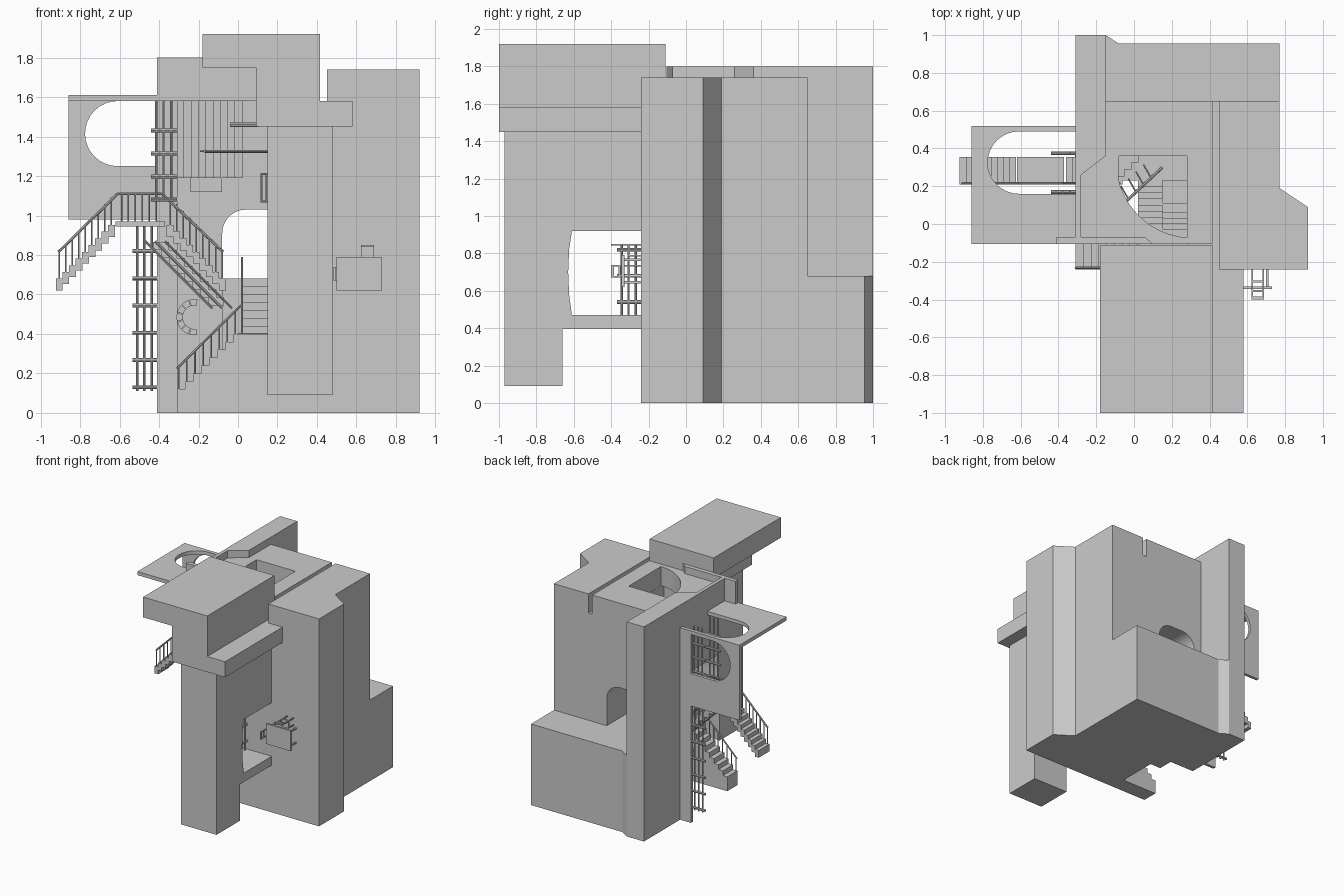
import bpy, bmesh, math
from mathutils import Vector, Matrix


def finish(bm, name):
    bmesh.ops.recalc_face_normals(bm, faces=bm.faces[:])
    me = bpy.data.meshes.new(name)
    bm.to_mesh(me)
    bm.free()
    ob = bpy.data.objects.new(name, me)
    bpy.context.collection.objects.link(ob)
    return ob


def prism(name, pts, axis, a, b):
    """Extrude a 2D profile along an axis from a to b."""
    put = {'x': lambda p, t: (t, p[0], p[1]),
           'y': lambda p, t: (p[0], t, p[1]),
           'z': lambda p, t: (p[0], p[1], t)}[axis]
    bm = bmesh.new()
    lo = [bm.verts.new(put(p, a)) for p in pts]
    hi = [bm.verts.new(put(p, b)) for p in pts]
    bm.faces.new(lo)
    bm.faces.new(hi[::-1])
    n = len(pts)
    for i in range(n):
        j = (i + 1) % n
        bm.faces.new((lo[i], lo[j], hi[j], hi[i]))
    return finish(bm, name)


def boxes(name, items):
    """Boxes given as x0, x1, y0, y1, z0, z1."""
    bm = bmesh.new()
    for x0, x1, y0, y1, z0, z1 in items:
        m = (Matrix.Translation(((x0 + x1) / 2, (y0 + y1) / 2, (z0 + z1) / 2))
             @ Matrix.Diagonal((x1 - x0, y1 - y0, z1 - z0, 1)))
        bmesh.ops.create_cube(bm, size=1, matrix=m)
    return finish(bm, name)


def rods(name, items, r=0.004, seg=8):
    """Cylinders between pairs of points; an optional third value is the radius."""
    bm = bmesh.new()
    for it in items:
        p, q = Vector(it[0]), Vector(it[1])
        rr = it[2] if len(it) > 2 else r
        d = q - p
        m = Matrix.Translation((p + q) / 2) @ d.to_track_quat('Z', 'Y').to_matrix().to_4x4()
        bmesh.ops.create_cone(bm, cap_ends=True, segments=seg, radius1=rr, radius2=rr,
                              depth=d.length, matrix=m)
    return finish(bm, name)


def arc(cx, cy, r, a0, a1, n=16):
    return [(cx + r * math.cos(math.radians(a0 + (a1 - a0) * i / n)),
             cy + r * math.sin(math.radians(a0 + (a1 - a0) * i / n))) for i in range(n + 1)]


def cut(ob, cutter):
    cutter.hide_render = True
    cutter.hide_viewport = True
    m = ob.modifiers.new("cut", 'BOOLEAN')
    m.object = cutter
    m.operation = 'DIFFERENCE'
    m.solver = 'EXACT'


# Right tower, middle body and low rear block
prism("right_tower", [(0.45, -0.24), (0.92, -0.24), (0.92, 0.09), (0.77, 0.19),
                      (0.77, 0.65), (0.45, 0.65)], 'z', 0, 1.74)
boxes("middle_body", [(0.28, 0.45, -0.24, 0.65, 0, 1.58)])
boxes("front_return_wall", [(0.15, 0.28, -0.24, -0.11, 0, 1.58)])
prism("rear_block", [(0.77, 0.65), (0.77, 0.955), (-0.08, 0.955), (-0.15, 1.0),
                     (-0.15, 0.65)], 'z', 0, 0.68)

# Back wall with arched passage
back = boxes("back_wall", [(-0.31, 0.28, 0.36, 0.65, 0, 1.58)])
door = [(-0.08, 0.68), (0.28, 0.68)] + arc(0.16, 0.91, 0.12, 0, 90, 8) + arc(0.04, 0.91, 0.12, 90, 180, 8)
cut(back, prism("passage_cutter", door, 'y', 0.3, 0.7))

# Tall left wall and upper parapet
boxes("left_wall", [(-0.31, -0.15, 0.36, 1.0, 0, 1.80)])
prism("parapet", [(-0.31, 0.36), (-0.15, 0.36), (-0.28, 0.26), (-0.28, -0.07), (0.06, -0.07),
                  (0.10, -0.105), (-0.41, -0.105), (-0.41, -0.07), (-0.31, -0.07)], 'z', 1.58, 1.80)

# Roof slab with curved light well
roof = boxes("roof_slab", [(-0.30, 0.415, -0.105, 0.65, 1.579, 1.74)])
well = [(-0.08, 0.36)] + arc(0.31, 0.33, 0.403, 194, 266, 14) + [(0.28, 0.36)]
cut(roof, prism("well_cutter", well, 'z', 1.5, 1.8))

# Overhanging cap and the front pillar with its side opening
prism("cap", [(-0.18, 1.92), (0.415, 1.92), (0.415, 1.58), (0.58, 1.58), (0.58, 1.45),
              (0.09, 1.45), (0.09, 1.75), (-0.18, 1.75)], 'y', -1.0, -0.24)
boxes("cap_rear", [(-0.18, 0.415, -0.24, -0.11, 1.75, 1.92), (0.09, 0.415, -0.24, -0.11, 1.45, 1.75)])
prism("front_pillar", [(-0.97, 0.09), (-0.66, 0.09), (-0.66, 0.395), (-0.24, 0.395), (-0.24, 0.47),
                       (-0.61, 0.47), (-0.625, 0.58), (-0.63, 0.70), (-0.625, 0.82), (-0.61, 0.92),
                       (-0.24, 0.92), (-0.24, 1.45), (-0.97, 1.45)], 'x', 0.15, 0.48)

# Left panel and platform, each with a round-ended opening
prism("left_panel", [(-0.41, 1.61), (-0.86, 1.61), (-0.86, 0.98), (-0.41, 0.98), (-0.41, 1.25)]
      + arc(-0.61, 1.415, 0.165, 270, 90) + [(-0.41, 1.58)], 'y', 0.495, 0.52)
boxes("panel_post", [(-0.41, -0.31, 0.495, 0.52, 0, 1.61)])
prism("left_platform", [(-0.31, 0.52), (-0.86, 0.52), (-0.86, -0.105), (-0.31, -0.105), (-0.31, 0.16)]
      + arc(-0.61, 0.325, 0.165, 270, 90) + [(-0.31, 0.49)], 'z', 1.58, 1.61)

# Courtyard floor, landing and inner stairs
boxes("courtyard_floor", [(0.02, 0.28, -0.24, 0.36, 0, 0.40), (-0.08, 0.28, 0.23, 0.36, 0, 0.68)])
boxes("inner_stairs", [(0.02, 0.15, i * 0.033, 0.23, 0.40, 0.44 + i * 0.04) for i in range(7)])
boxes("side_stairs", [(0.15, 0.28, -0.03 + i * 0.03, 0.11, 0.40, 0.44 + i * 0.04) for i in range(4)])
rods("landing_post", [((0.02, -0.11, 0.40), (0.02, -0.11, 0.79)), ((0, -0.235, 0.40), (0.15, -0.235, 0.40))], 0.006)

# Front stairs with balustrade
N = 8
boxes("front_stairs", [(-0.31 + i * 0.041, 0.02, -0.24, -0.105, 0, 0.12 + i * 0.04) for i in range(N)])
rail = [((-0.30 + i * 0.041, -0.232, 0.10 + i * 0.04), (-0.30 + i * 0.041, -0.232, 0.235 + i * 0.04))
        for i in range(N)]
rods("front_rail", rail + [((-0.31, -0.232, 0.225), (0.015, -0.232, 0.545), 0.006)])

# Bridge stairs, stepped on both sides, with rails
Y0, Y1 = 0.21, 0.355
steps = [(-0.62, -0.37, Y0, Y1, 0.945, 0.97)]
posts = []
for i in range(9):
    z = 0.68 + i * 0.034
    for s in (-1, 1):
        c = -0.4925 + s * (0.413 - i * 0.033)
        if s < 0 or i > -1:
            steps.append((c - 0.0175, c + 0.0175, Y0, Y1, z - 0.06, z))
        posts.append(((c, Y0 + 0.005, z - 0.02), (c, Y0 + 0.005, z + 0.14)))
for x in (-0.59, -0.555, -0.52, -0.485, -0.45, -0.415):
    posts.append(((x, Y0 + 0.005, 0.96), (x, Y0 + 0.005, 1.11)))
boxes("bridge_stairs", steps)
yr = Y0 + 0.005
line = [(-0.91, yr, 0.815), (-0.61, yr, 1.11), (-0.385, yr, 1.11), (-0.075, yr, 0.815)]
rods("bridge_rail", posts + [(line[i], line[i + 1], 0.007) for i in range(3)])

# Sideways stairs hanging under the roof, with rail
boxes("sideways_stairs", [(-0.31 + i * 0.037, -0.273 + i * 0.037, 0.03 + i * 0.037, 0.37, 1.19, 1.58)
                          for i in range(9)] + [(-0.24, -0.08, 0.25, 0.37, 1.12, 1.19)])
rods("sideways_rail", [((-0.17, 0.0, 1.325), (0.15, 0.30, 1.325), 0.008)]
     + [((-0.15 + i * 0.04, 0.02 + i * 0.0375, 1.325), (-0.19 + i * 0.04, 0.09 + i * 0.0375, 1.325)) for i in range(7)]
     + [((-0.04, -0.05, 1.46), (0.10, -0.05, 1.46), 0.012)])
rods("wall_handle", [((x, -0.13, 1.07), (x, -0.13, 1.21)) for x in (0.12, 0.145)]
     + [((0.115, -0.13, z), (0.15, -0.13, z)) for z in (1.07, 1.21)], 0.005)


# Balustrades made of brackets and long bars
def ladder(name, base, out, zs, ztop, zbot):
    b, o = Vector(base), Vector(out)
    items = [(b + Vector((0, 0, z)), b + o + Vector((0, 0, z)), 0.010) for z in zs]
    for t in (0.22, 0.52, 0.80):
        p = b + o * t
        items.append((p + Vector((0, 0, zbot)), p + Vector((0, 0, ztop)), 0.006))
    rods(name, items)


low = [0.13 + i * 0.138 for i in range(6)]
high = [1.08 + i * 0.117 for i in range(4)]
ladder("lower_left_balusters", (-0.41, 0.507, 0), (-0.125, 0, 0), low, 0.97, 0.11)
for y in (0.17, 0.375):
    ladder("upper_left_balusters", (-0.31, y, 0), (-0.13, 0, 0), high, 1.58, 1.07)
ladder("pillar_balusters", (0.25, -0.24, 0), (0, -0.13, 0), [0.54, 0.68, 0.82], 0.85, 0.47)

# Slanted stairs on the back wall with rails
boxes("slanted_stairs", [(-0.43 + i * 0.04, -0.35 + i * 0.04, 0.10, 0.14, 0.825 - i * 0.04, 0.865 - i * 0.04)
                         for i in range(8)])
rods("slanted_rail", [((-0.47 + d, 0.09, 0.87), (-0.13 + d, 0.09, 0.53)) for d in (0, 0.05, 0.10)], 0.006)

# Sideways arch of seven stones
for i in range(7):
    a = 80 + i * 200 / 7
    stone = arc(-0.22, 0.485, 0.092, a + 1, a + 27, 2) + arc(-0.22, 0.485, 0.06, a + 27, a + 1, 2)
    prism("arch_stone", stone, 'y', 0.335, 0.362)

# Table mounted on the tower face
boxes("table", [(0.50, 0.73, -0.345, -0.33, 0.62, 0.79)]
      + [(x, x + 0.012, -0.33, -0.24, z, z + 0.012) for x in (0.52, 0.70) for z in (0.64, 0.76)])


# Chairs standing on the tower face
def chair(name, cx, cz, turn):
    w, t = 0.033, 0.008
    parts = [(-w, w, -0.31, -0.30, -w, w)]
    for s in (-1, 1):
        x = s * (w - t / 2)
        parts += [(x - t / 2, x + t / 2, -0.40, -0.24, w - t, w), (x - t / 2, x + t / 2, -0.30, -0.24, -w, -w + t)]
    parts += [(-w, w, -0.40, -0.385, w - t, w), (-w, w, -0.36, -0.35, w - t, w)]
    ob = boxes(name, parts)
    ob.location = (cx, 0, cz)
    ob.rotation_euler = (0, turn, 0)


chair("chair_top", 0.655, 0.817, 0)
chair("chair_side", 0.518, 0.705, -math.pi / 2)
